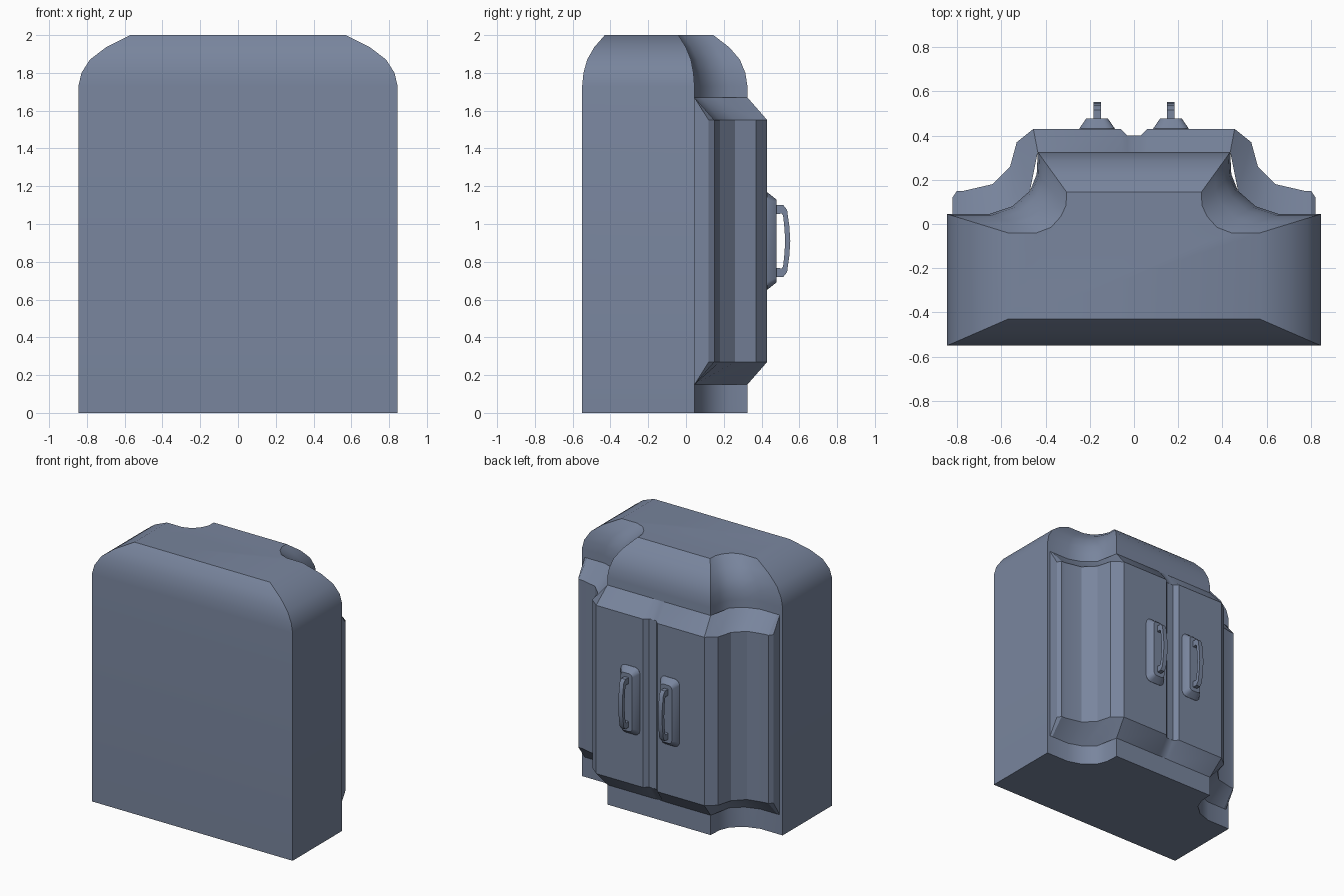
import bpy, bmesh, math

if "Cube" in bpy.data.objects:
    bpy.data.objects.remove(bpy.data.objects["Cube"])

mat = bpy.data.materials.new("slate blue")
mat.diffuse_color = (0.19, 0.235, 0.34, 1)
mat.use_nodes = True
mat.node_tree.nodes["Principled BSDF"].inputs["Base Color"].default_value = mat.diffuse_color


def loft(name, loops, angle, closed=True):
    """Skin a list of equal-length point loops; cap the ends if closed."""
    bm = bmesh.new()
    rings = [[bm.verts.new(p) for p in loop] for loop in loops]
    n = len(rings[0])
    for a, b in zip(rings, rings[1:]):
        for i in range(n if closed else n - 1):
            j = (i + 1) % n
            bm.faces.new((a[i], a[j], b[j], b[i]))
    if closed:
        bm.faces.new(rings[0][::-1])
        bm.faces.new(rings[-1])
        bmesh.ops.recalc_face_normals(bm, faces=bm.faces)
    else:
        bmesh.ops.dissolve_degenerate(bm, dist=1e-5, edges=bm.edges)
    me = bpy.data.meshes.new(name)
    bm.to_mesh(me)
    bm.free()
    me.materials.append(mat)
    me.shade_smooth()
    me.set_sharp_from_angle(angle=math.radians(angle))
    ob = bpy.data.objects.new(name, me)
    bpy.context.collection.objects.link(ob)
    return ob


def mirrored(half):
    return half + [(-x, y) for x, y in reversed(half)]


def at(loop, z):
    return [(x, y, z) for x, y in loop]


# Cabinet body: coved footprint that shrinks towards a rounded top
foot = mirrored([(.845, -.55), (.845, .045), (.655, .045), (.55, .08),
                 (.47, .15), (.44, .225), (.435, .325)])
crown = mirrored([(.57, -.43), (.57, -.04), (.44, -.04), (.375, -.015),
                  (.33, .035), (.307, .085), (.305, .145)])
levels = [(0, 0), (1.73, 0), (1.80, .06), (1.87, .22), (1.935, .53), (2, 1)]
loft("cabinet_body",
     [[(a[0] + (b[0] - a[0]) * t, a[1] + (b[1] - a[1]) * t, z)
       for a, b in zip(foot, crown)] for z, t in levels], 35)

# Raised door band with sloped top and bottom and a centre groove
outer = mirrored([(.82, .045), (.82, .12), (.80, .15), (.77, .15), (.64, .18),
                  (.56, .26), (.53, .37), (.455, .43), (.06, .43), (.03, .40)])
inner = mirrored([(.82, .045), (.82, .045), (.80, .045), (.77, .045), (.655, .045),
                  (.55, .08), (.47, .15), (.435, .325), (.055, .325), (.03, .324)])
loft("door_band", [at(inner, .15), at(outer, .27), at(outer, 1.55), at(inner, 1.67)],
     25, closed=False)


def rounded(cx, cz, w, h, r, y):
    """Rounded rectangle in the xz plane."""
    pts = []
    for k, (sx, sz) in enumerate([(1, 1), (-1, 1), (-1, -1), (1, -1)]):
        for s in range(4):
            a = math.radians(90 * k + 30 * s)
            pts.append((cx + sx * (w - r) + r * math.cos(a), y,
                        cz + sz * (h - r) + r * math.sin(a)))
    return pts


# Pull handle outline in the yz plane
CZ = .91
arc_out = [(.47, .19), (.515, .19), (.535, .165), (.547, .08), (.552, 0)]
arc_in = [(.47, .142), (.507, .145), (.514, .135), (.521, .07), (.525, 0)]
mid = [(y, -z) for y, z in reversed(arc_out[:-1])]
mid_in = [(y, -z) for y, z in arc_in[:-1]]
outline = arc_out + mid + mid_in + arc_in[::-1]

for side, sx in (("left", -1), ("right", 1)):
    x = sx * .167
    loft(side + "_handle_plate",
         [rounded(x, CZ, .08, .257, .04, .425),
          rounded(x, CZ, .08, .257, .04, .432),
          rounded(x, CZ, .048, .22, .025, .478)], 35)
    loft(side + "_pull_handle",
         [[(x + d, y, CZ + z) for y, z in outline] for d in (-.017, .017)], 35)
